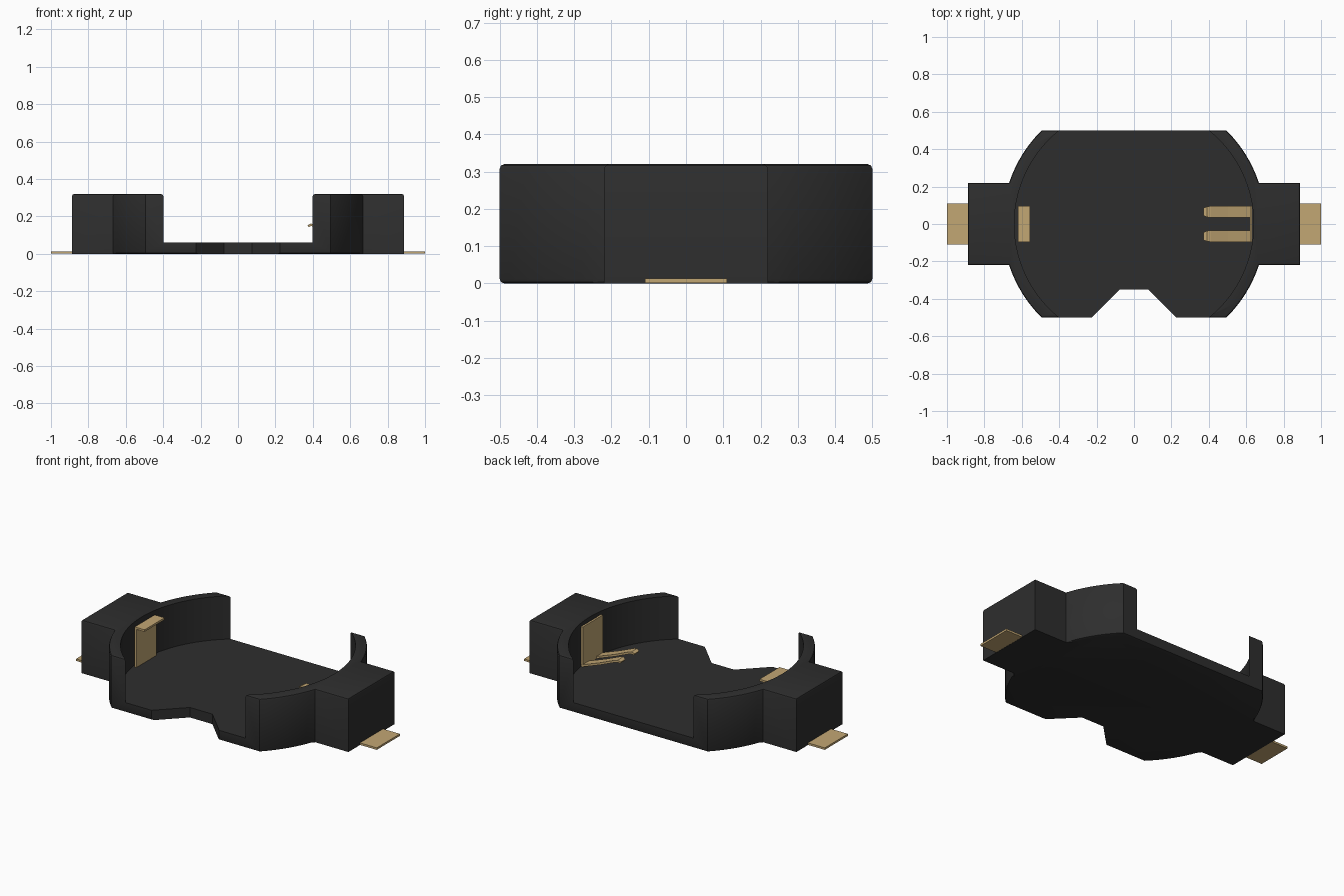
import bpy, bmesh, math

if "Cube" in bpy.data.objects:
    bpy.data.objects.remove(bpy.data.objects["Cube"], do_unlink=True)


def material(name, rgb):
    m = bpy.data.materials.new(name)
    m.use_nodes = True
    m.diffuse_color = (*rgb, 1)
    m.node_tree.nodes["Principled BSDF"].inputs["Base Color"].default_value = (*rgb, 1)
    return m


BLACK = material("black plastic", (0.027, 0.027, 0.027))
BRASS = material("pale brass", (0.54, 0.385, 0.175))

HEIGHT, FLOOR = 0.32, 0.06
R_OUT, R_IN = 0.703, 0.64
HALF_Y, BLOCK_X, BLOCK_Y = 0.5, 0.888, 0.22


def add_object(name, bm, mat):
    bmesh.ops.recalc_face_normals(bm, faces=bm.faces)
    mesh = bpy.data.meshes.new(name)
    bm.to_mesh(mesh)
    bm.free()
    mesh.materials.append(mat)
    ob = bpy.data.objects.new(name, mesh)
    bpy.context.collection.objects.link(ob)
    return ob


def activate(ob):
    bpy.ops.object.select_all(action="DESELECT")
    ob.select_set(True)
    bpy.context.view_layer.objects.active = ob


def prism(points, z0, z1):
    bm = bmesh.new()
    face = bm.faces.new([bm.verts.new((x, y, z0)) for x, y in points])
    grown = bmesh.ops.extrude_face_region(bm, geom=[face])["geom"]
    for v in grown:
        if isinstance(v, bmesh.types.BMVert):
            v.co.z = z1
    return bm


def ribbon(name, path, y=0.0, thickness=0.012):
    """Bent metal strip; path holds x, z and half width."""
    bm = bmesh.new()
    rows = [[bm.verts.new((x, y + s * w, z)) for s in (-1, 1)] for x, z, w in path]
    for a, b in zip(rows, rows[1:]):
        bm.faces.new((a[0], a[1], b[1], b[0]))
    ob = add_object(name, bm, BRASS)
    mod = ob.modifiers.new("thickness", "SOLIDIFY")
    mod.thickness = thickness
    mod.offset = 0
    mod.use_even_offset = True
    return ob


# Housing outline: round wall, flat front and back, side blocks, front notch
a0, a1 = math.asin(BLOCK_Y / R_OUT), math.asin(HALF_Y / R_OUT)
steps = 10
arc = [(R_OUT * math.cos(a0 + (a1 - a0) * i / steps),
        R_OUT * math.sin(a0 + (a1 - a0) * i / steps)) for i in range(steps + 1)]
back_left = [(BLOCK_X, BLOCK_Y)] + arc
back_right = [(-x, y) for x, y in reversed(back_left)]
front_right = [(-x, -y) for x, y in back_left]
front_left = [(x, -y) for x, y in reversed(back_left)]
notch = [(-0.225, -HALF_Y), (-0.075, -0.35), (0.075, -0.35), (0.225, -HALF_Y)]
bm = prism(back_left + back_right + front_right + notch + front_left, 0, HEIGHT)


# Soften the top rim, and the bottom rim of the round part
def softened(e):
    p, q = (v.co for v in e.verts)
    if abs(p.z - q.z) > 0.01:
        return False
    mid = (p + q) / 2
    if p.z > 0.1:
        return mid.y < -0.495 or not (abs(mid.x) < 0.3 and mid.y < 0)
    in_notch = abs(mid.x) < 0.2 and -0.495 < mid.y < 0
    return not in_notch and max(abs(p.x), abs(q.x)) < 0.75


bmesh.ops.bevel(bm, geom=[e for e in bm.edges if softened(e)], offset=0.012,
                offset_type="OFFSET", segments=2, profile=0.5, affect="EDGES")
housing = add_object("housing", bm, BLACK)

# Round pocket for the cell
circle = [(R_IN * math.cos(math.tau * i / 96), R_IN * math.sin(math.tau * i / 96))
          for i in range(96)]
cutter = add_object("pocket_cutter", prism(circle, FLOOR, 0.6), BLACK)
cutter.hide_render = True
mod = housing.modifiers.new("pocket", "BOOLEAN")
mod.operation = "DIFFERENCE"
mod.solver = "EXACT"
mod.object = cutter
activate(housing)
bpy.ops.object.modifier_apply(modifier=mod.name)
bpy.data.objects.remove(cutter, do_unlink=True)
bpy.ops.object.shade_smooth_by_angle(angle=math.radians(25))

# Solder tabs at both ends
for side, name in ((1, "left_solder_tab"), (-1, "right_solder_tab")):
    ribbon(name, [(side * 0.87, 0.007, 0.11), (side, 0.007, 0.11)])

# Right contact: upright plate with a lip folded inwards
ribbon("right_contact", [(-0.615, FLOOR - 0.02, 0.095), (-0.615, 0.295, 0.095),
                         (-0.555, 0.295, 0.095)])

# Left contact: upright plate with two rising spring fingers
ribbon("left_contact_plate", [(0.626, FLOOR - 0.02, 0.095), (0.626, 0.30, 0.095)])
for y, name in ((0.065, "back_spring_finger"), (-0.065, "front_spring_finger")):
    ribbon(name, [(0.625, 0.066, 0.031), (0.50, 0.112, 0.031), (0.41, 0.150, 0.031),
                  (0.39, 0.155, 0.028), (0.375, 0.148, 0.021)], y)
